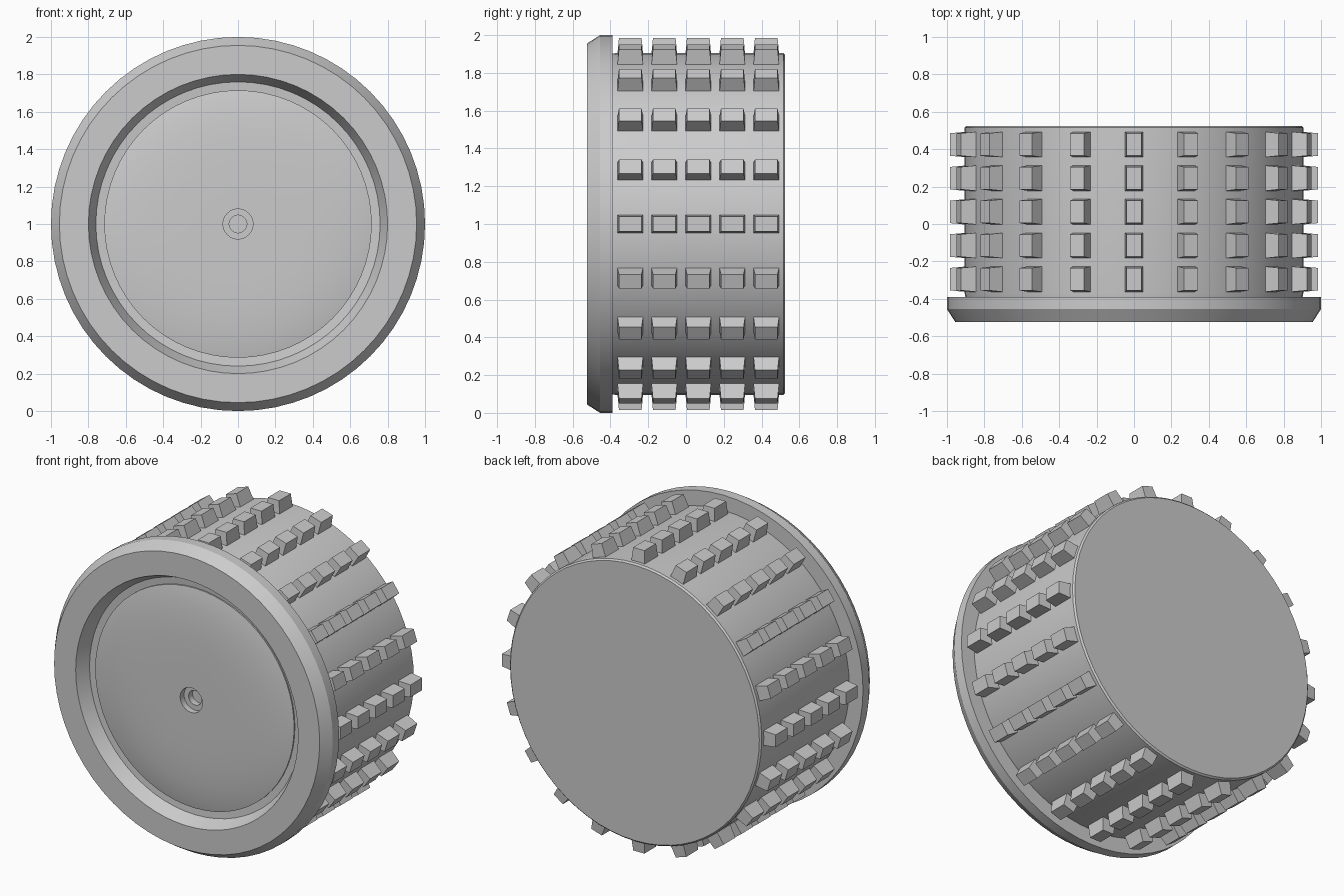
import bpy
import bmesh
import math
from mathutils import Matrix, Vector

if "Cube" in bpy.data.objects:
    bpy.data.objects.remove(bpy.data.objects["Cube"], do_unlink=True)

# One plain grey for everything
grey = bpy.data.materials.new("plain_grey")
grey.use_nodes = True
colour = (0.6, 0.6, 0.6, 1)
grey.diffuse_color = colour
grey.node_tree.nodes["Principled BSDF"].inputs["Base Color"].default_value = colour

CENTRE = Vector((0, 0, 1))


def finish(name, bm, smooth):
    bmesh.ops.recalc_face_normals(bm, faces=bm.faces)
    mesh = bpy.data.meshes.new(name)
    bm.to_mesh(mesh)
    bm.free()
    mesh.materials.append(grey)
    obj = bpy.data.objects.new(name, mesh)
    bpy.context.collection.objects.link(obj)
    if smooth:
        bpy.ops.object.select_all(action="DESELECT")
        obj.select_set(True)
        bpy.context.view_layer.objects.active = obj
        bpy.ops.object.shade_smooth_by_angle(angle=math.radians(25))
    return obj


def lathe(name, profile, closed=False, steps=64):
    """Spin (radius, y) points around the wheel axis."""
    bm = bmesh.new()
    verts = [bm.verts.new((r, y, 1)) for r, y in profile]
    edges = [bm.edges.new(pair) for pair in zip(verts, verts[1:])]
    if closed:
        edges.append(bm.edges.new((verts[-1], verts[0])))
    bmesh.ops.spin(bm, geom=verts + edges, cent=CENTRE, axis=(0, 1, 0),
                   angle=math.tau, steps=steps, use_duplicate=False)
    bmesh.ops.remove_doubles(bm, verts=bm.verts, dist=0.0005)
    return finish(name, bm, True)


# Barrel with a closed back
lathe("barrel", [(0.9, -0.4), (0.905, -0.37), (0.905, 0.515),
                 (0.895, 0.525), (0, 0.525)])

# Front rim with bevelled outside and sloping inside lip
lathe("front_rim", [(0.88, -0.39), (1, -0.39), (1, -0.455), (0.955, -0.525),
                    (0.8, -0.525), (0.76, -0.44), (0.7, -0.435),
                    (0.7, -0.39)], closed=True)

# Cushioned front disc with a stepped hole in the middle
EDGE, HOLE, PIN = 0.715, 0.08, 0.047
disc = [(EDGE, -0.4), (EDGE, -0.445)]
for i in range(1, 13):
    t = 1 - (i / 12) ** 1.5
    r = HOLE + (EDGE - HOLE) * t
    disc.append((r, -0.445 - 0.035 * (1 - t ** 4)))
disc += [(HOLE, -0.44), (PIN, -0.44), (PIN, -0.4), (0, -0.4)]
lathe("front_disc", disc)

# Rows of tapered tread studs
studs = bmesh.new()
for k in range(20):
    turn = Matrix.Rotation(math.tau * k / 20, 4, "Y")
    for row in range(5):
        y = -0.295 + 0.18 * row
        cube = bmesh.ops.create_cube(studs, size=1)
        for v in cube["verts"]:
            outer = v.co.z > 0
            width, length, radius = (0.08, 0.12, 0.985) if outer else (0.1, 0.14, 0.88)
            local = Vector((v.co.x * width, y + v.co.y * length, radius))
            v.co = CENTRE + turn @ local
finish("tread_studs", studs, False)
